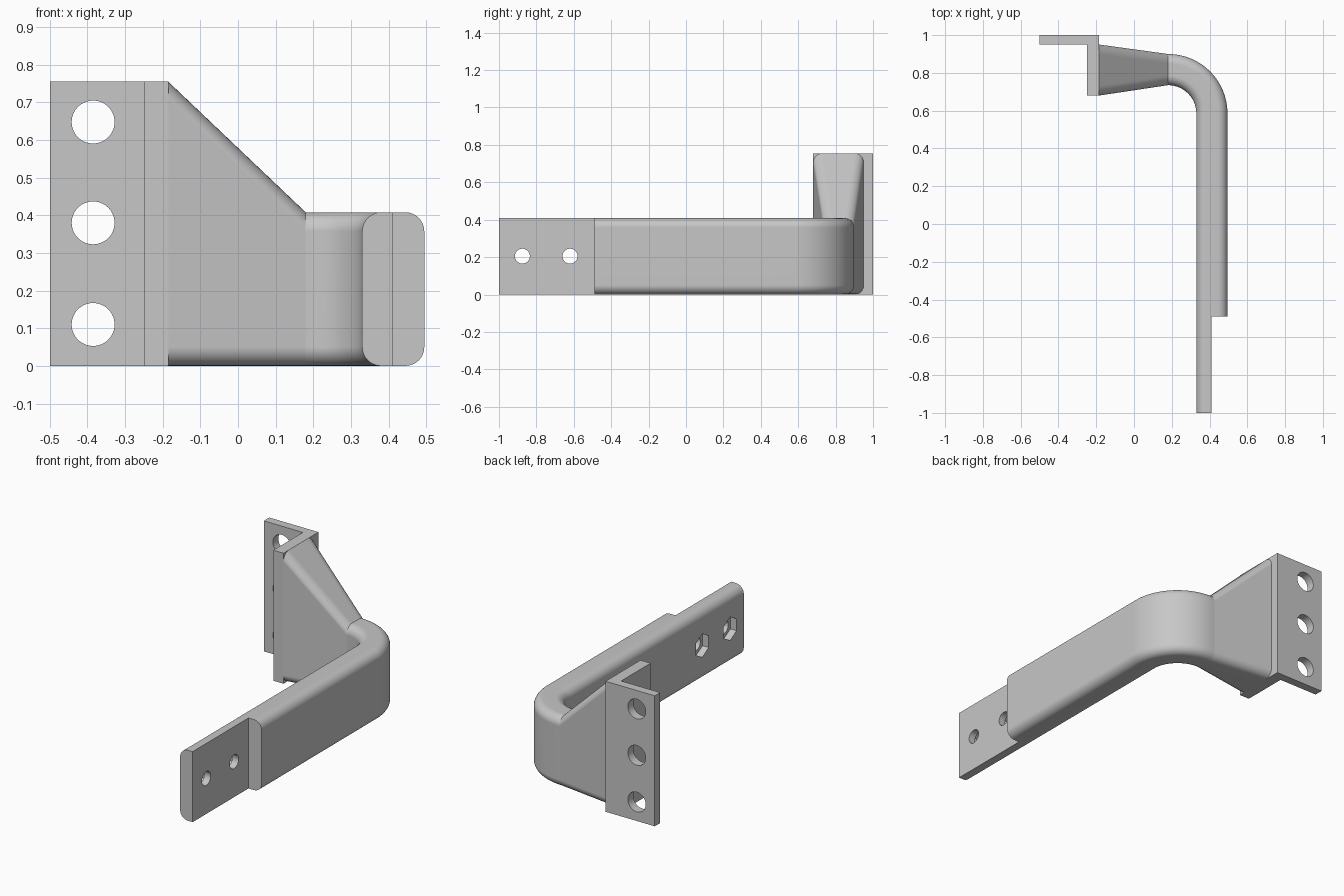
import bpy, bmesh
from math import cos, sin, pi, radians
from mathutils import Vector

cube = bpy.data.objects.get("Cube")
if cube:
    bpy.data.objects.remove(cube, do_unlink=True)

GREY = (0.57, 0.57, 0.57, 1)
grey = bpy.data.materials.new("plain_grey")
grey.use_nodes = True
grey.diffuse_color = GREY
grey.node_tree.nodes["Principled BSDF"].inputs["Base Color"].default_value = GREY


def make_object(name, bm):
    bmesh.ops.recalc_face_normals(bm, faces=bm.faces)
    mesh = bpy.data.meshes.new(name)
    bm.to_mesh(mesh)
    bm.free()
    mesh.materials.append(grey)
    obj = bpy.data.objects.new(name, mesh)
    bpy.context.collection.objects.link(obj)
    return obj


def cut(target, cutter):
    cutter.hide_render = True
    cutter.data.materials.append(grey)
    mod = target.modifiers.new("cut", "BOOLEAN")
    mod.operation, mod.solver, mod.object = "DIFFERENCE", "EXACT", cutter
    bpy.context.view_layer.objects.active = target
    bpy.ops.object.modifier_apply(modifier=mod.name)
    bpy.data.objects.remove(cutter, do_unlink=True)


def drill(target, location, radius, depth, turn, sides=48):
    bpy.ops.mesh.primitive_cylinder_add(vertices=sides, radius=radius, depth=depth,
                                        location=location, rotation=(pi / 2, 0, turn))
    cut(target, bpy.context.object)


def finish(obj):
    bpy.ops.object.select_all(action="DESELECT")
    obj.select_set(True)
    bpy.context.view_layer.objects.active = obj
    bpy.ops.object.shade_smooth_by_angle(angle=radians(25))
    mod = obj.modifiers.new("even_normals", "WEIGHTED_NORMAL")
    mod.keep_sharp = True


def rounded_section(bm, centre, across, half, height, r=0.05, steps=8):
    """Upright rounded rectangle, standing on the ground at centre."""
    corners = [(half - r, height - r), (r - half, height - r), (r - half, r), (half - r, r)]
    ring = []
    for q, (u, z) in enumerate(corners):
        for i in range(steps + 1):
            a = pi / 2 * (q + i / steps)
            p = centre + across * (u + r * cos(a))
            ring.append(bm.verts.new((p.x, p.y, z + r * sin(a))))
    return ring


# Arm: tall flared root, quarter bend, straight bar
BAR_HALF, BAR_HEIGHT, BEND = 0.0825, 0.408, 0.2325
pivot = Vector((0.18, 0.585, 0))
bm = bmesh.new()
rings = [rounded_section(bm, Vector((-0.185, 0.815, 0)), Vector((0, 1, 0)), 0.135, 0.755)]
for i in range(25):
    a = pi / 2 * (1 - i / 24)
    out = Vector((cos(a), sin(a), 0))
    rings.append(rounded_section(bm, pivot + out * BEND, out, BAR_HALF, BAR_HEIGHT))
rings.append(rounded_section(bm, Vector((pivot.x + BEND, -1, 0)), Vector((1, 0, 0)),
                             BAR_HALF, BAR_HEIGHT))
for a, b in zip(rings, rings[1:]):
    for i in range(len(a)):
        j = (i + 1) % len(a)
        bm.faces.new((a[i], a[j], b[j], b[i]))
bm.faces.new(rings[0])
bm.faces.new(rings[-1])
# Crease where the flare meets the bend
for v, w in zip(rings[1], rings[1][1:] + rings[1][:1]):
    bm.edges.get((v, w)).smooth = False
arm = make_object("bent_arm", bm)

# Half-thickness tongue at the front of the arm
bpy.ops.mesh.primitive_cube_add(size=1, location=(0.61, -0.99, 0.2))
step = bpy.context.object
step.scale = (0.4, 1, 1)
bpy.context.view_layer.update()
cut(arm, step)

# Bolt holes with hexagonal nut pockets on the inner side
for y in (-0.875, -0.62):
    drill(arm, (0.37, y, 0.205), 0.04, 0.3, pi / 2)
    drill(arm, (0.33, y, 0.205), 0.068, 0.08, pi / 2, 6)
finish(arm)

# Angle-shaped mounting plate with three screw holes
bm = bmesh.new()
profile = [(-0.5, 1), (-0.5, 0.95), (-0.25, 0.95), (-0.25, 0.68), (-0.185, 0.68), (-0.185, 1)]
base = bm.faces.new([bm.verts.new((x, y, 0)) for x, y in profile])
top = bmesh.ops.extrude_face_region(bm, geom=[base])["geom"]
bmesh.ops.translate(bm, vec=(0, 0, 0.755),
                    verts=[g for g in top if isinstance(g, bmesh.types.BMVert)])
plate = make_object("mounting_plate", bm)
for z in (0.11, 0.38, 0.648):
    drill(plate, (-0.385, 0.975, z), 0.057, 0.2, 0)
finish(plate)
